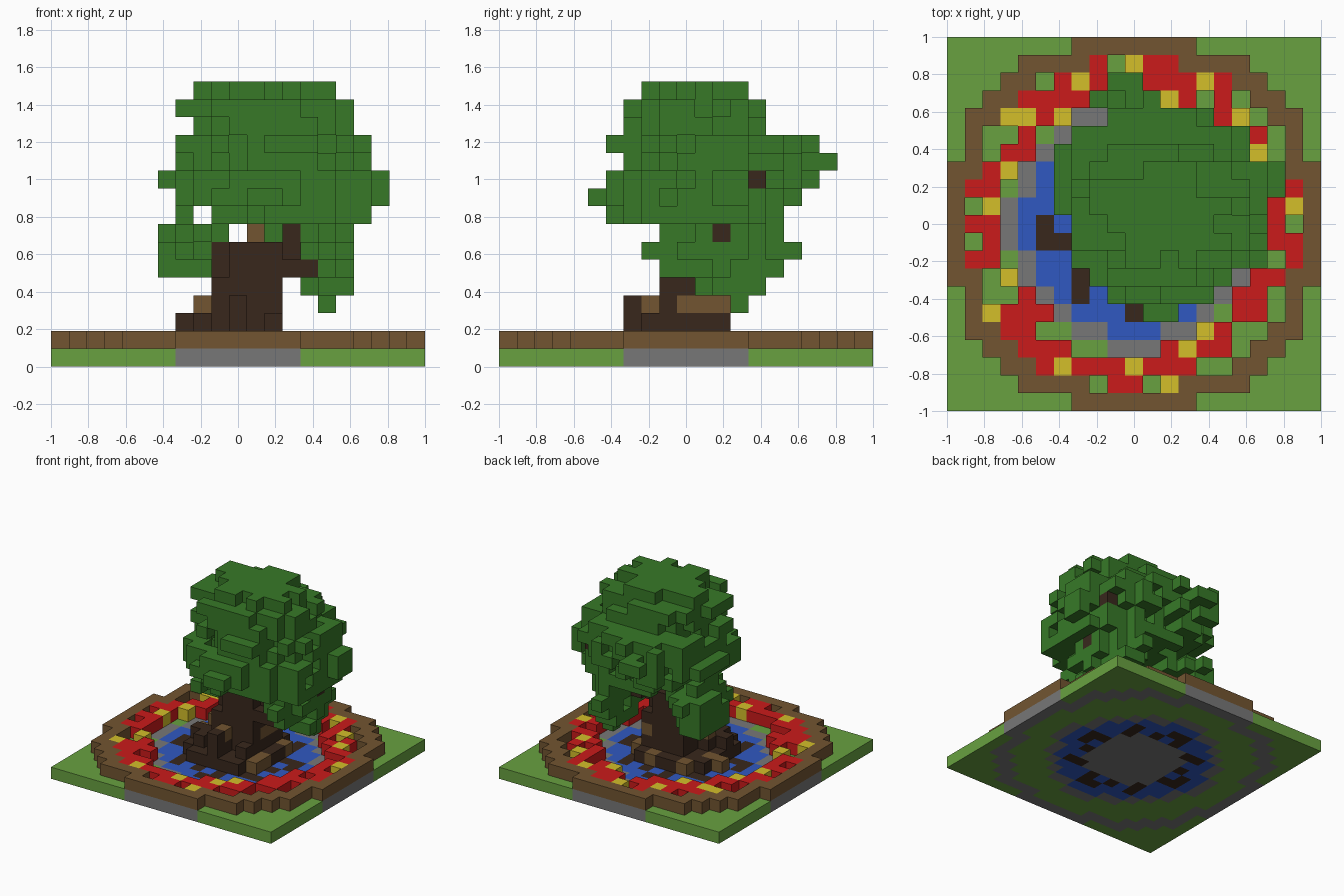
import bpy
import random
from mathutils import Vector

random.seed(4)
N = 21
S = 2 / N
MID = 10

if "Cube" in bpy.data.objects:
    bpy.data.objects.remove(bpy.data.objects["Cube"])


def material(name, rgb):
    lin = [((c / 255 + 0.055) / 1.055) ** 2.4 for c in rgb] + [1]
    m = bpy.data.materials.new(name)
    m.use_nodes = True
    m.diffuse_color = lin
    m.node_tree.nodes["Principled BSDF"].inputs["Base Color"].default_value = lin
    return m


GRASS = material("grass_green", (104, 161, 64))
STONE = material("stone_grey", (119, 119, 119))
WATER = material("water_blue", (48, 88, 193))
PATH = material("path_brown", (114, 85, 49))
BARK = material("dark_bark", (56, 39, 28))
RED = material("flower_red", (203, 27, 27))
YELLOW = material("flower_yellow", (212, 191, 42))
LEAF = material("leaf_green", (55, 121, 39))

AXES = [Vector(v) for v in ((1, 0, 0), (0, 1, 0), (0, 0, 1))]


def block_object(name, cells, mat):
    """Build one mesh of unit blocks, keeping only the outer faces."""
    cells = set(cells)
    verts, faces = {}, []
    for cell in sorted(cells):
        base = Vector(cell)
        for a in range(3):
            n, u, v = AXES[a], AXES[(a + 1) % 3], AXES[(a + 2) % 3]
            for side in (0, 1):
                near = base + n * (2 * side - 1)
                if tuple(int(c) for c in near) in cells:
                    continue
                o = base + n * side
                quad = [o, o + u, o + u + v, o + v]
                if not side:
                    quad.reverse()
                faces.append([verts.setdefault(tuple(q), len(verts)) for q in quad])
    mesh = bpy.data.meshes.new(name)
    mesh.from_pydata([(x * S - 1, y * S - 1, z * S) for x, y, z in verts], [], faces)
    mesh.materials.append(mat)
    ob = bpy.data.objects.new(name, mesh)
    bpy.context.collection.objects.link(ob)


def box(x0, x1, y0, y1, z0, z1):
    return {(x, y, z) for x in range(x0, x1 + 1)
            for y in range(y0, y1 + 1) for z in range(z0, z1 + 1)}


# Roots: arms in the pond, repeated by quarter turns
arms = [(-5, 0), (-5, -1), (-4, -1), (-3, -4), (-3, -3), (-4, 1)]
roots = set()
for x, y in arms:
    for turn in range(4):
        roots.add((MID + x, MID + y, 0))
        x, y = -y, x

# Ground plan: rings measured from the middle
lawn, stone, pond, rim, garden = set(), set(), set(), set(), set()
trunk = set()
for x, y, z in box(0, N - 1, 0, N - 1, 0, 0):
    dx, dy = abs(x - MID), abs(y - MID)
    d2 = dx * dx + dy * dy
    cell = (x, y, 0)
    if cell in roots:
        continue
    if d2 > 89:
        if d2 <= 117 and (max(dx, dy) < MID or min(dx, dy) <= 3):
            rim.add((x, y, 1))
            stone.add(cell)
        else:
            lawn.add(cell)
    elif d2 > 50 or (d2 == 50 and dx == dy):
        lawn.add(cell)
        garden.add((x, y, 1))
    elif d2 > 38:
        stone.add(cell)
    elif d2 > 13:
        pond.add(cell)
    else:
        stone.add(cell)
        trunk.add((x, y, 1))

block_object("lawn", lawn, GRASS)
block_object("stone_footing", stone, STONE)
block_object("pond_water", pond, WATER)
block_object("path_ring", rim, PATH)
block_object("pond_roots", roots, BARK)

# Flower bed: red throughout, with yellow flowers and grassy gaps by row
yellow_rows = {19: [10], 18: [7, 14], 17: [12], 16: [3, 4, 6, 16], 14: [17], 13: [3],
               11: [2, 19], 7: [3], 5: [2], 4: [14], 3: [13], 2: [6, 10], 1: [12]}
gap_rows = {19: [9], 18: [5, 10], 17: [14, 16], 16: [14, 17], 15: [2, 3, 5, 16, 18],
            14: [2, 18], 12: [3, 17, 18], 11: [1], 10: [19], 9: [1], 8: [3, 18], 7: [2],
            6: [2, 3, 18], 5: [15, 18], 4: [5, 6, 16, 17], 3: [7, 8, 16], 2: [14, 15],
            1: [8, 11]}
yellow, gaps = ({(x, y, 1) for y, row in rows.items() for x in row}
                for rows in (yellow_rows, gap_rows))
block_object("yellow_flowers", yellow, YELLOW)
block_object("red_flowers", garden - yellow - gaps, RED)

# Lighter bark knots and root stubs
knots = box(8, 8, 10, 10, 3, 3) | box(12, 12, 10, 12, 3, 3) | box(10, 10, 8, 8, 3, 3)
knots |= box(13, 13, 8, 9, 1, 1) | box(6, 7, 11, 11, 1, 1) | box(11, 11, 13, 13, 1, 1)
knots |= box(8, 8, 13, 13, 1, 1) | box(13, 13, 12, 12, 1, 1) | box(11, 11, 11, 11, 7, 8)
block_object("bark_knots", knots, PATH)

# Trunk, buttress roots and branches
trunk |= box(9, 12, 9, 12, 1, 6)
trunk -= box(9, 9, 9, 9, 5, 6) | box(12, 12, 12, 12, 5, 6)
trunk |= box(7, 7, 9, 9, 1, 2) | box(8, 8, 8, 10, 1, 2) | box(10, 10, 7, 8, 1, 3)
trunk |= box(12, 12, 8, 8, 1, 2) | box(9, 9, 13, 13, 1, 1)
trunk |= box(13, 14, 9, 10, 5, 5) | box(13, 13, 10, 10, 6, 8)
trunk |= box(14, 16, 12, 12, 7, 7) | box(13, 14, 12, 12, 6, 6)
trunk |= box(7, 8, 12, 12, 6, 6) | box(13, 16, 14, 14, 10, 10)
trunk -= knots
block_object("trunk", trunk, BARK)

# Overall spread of the foliage: x range for each row, from the front
spread = [(11, 12), (9, 14), (8, 15), (7, 17), (7, 17), (7, 17), (6, 17), (6, 18),
          (5, 18), (6, 16), (7, 16), (8, 14), (8, 11), (9, 10)]


# Foliage: stacks of ragged oval layers (layer, x range, y range)
def oval(z, x0, x1, y0, y1):
    rx, ry = (x1 - x0 + 1) / 2, (y1 - y0 + 1) / 2
    cells = set()
    for x, y, _ in sorted(box(x0, x1, y0, y1, z, z)):
        low, high = spread[y - 5]
        lean = 0.4 * max(0, y - 13)
        f = ((x - (x0 + x1) / 2 + lean) / rx) ** 2 + ((y - (y0 + y1) / 2) / ry) ** 2
        ragged = f > 0.5 and random.random() < 0.24
        if low <= x <= high and f <= 1.08 and not ragged:
            cells.add((x, y, z))
    return cells


crown_layers = [
    (7, 12, 12, 11, 15), (8, 9, 17, 6, 15), (9, 7, 18, 5, 16), (10, 6, 18, 6, 17),
    (11, 7, 17, 7, 18), (12, 7, 17, 6, 17), (13, 8, 16, 7, 14), (14, 7, 16, 7, 14),
    (15, 8, 15, 8, 13)]
left_layers = [(3, 15, 15, 13, 13), (4, 14, 16, 11, 14), (5, 14, 16, 9, 15),
               (6, 14, 16, 8, 16), (7, 14, 16, 9, 15)]
right_layers = [(5, 6, 8, 10, 14), (6, 5, 8, 9, 15), (7, 6, 9, 9, 15), (8, 7, 7, 11, 13)]
for name, layers in (("crown_foliage", crown_layers), ("left_foliage", left_layers),
                     ("right_foliage", right_layers)):
    leaves = set().union(*(oval(*layer) for layer in layers))
    block_object(name, leaves - trunk - knots, LEAF)
